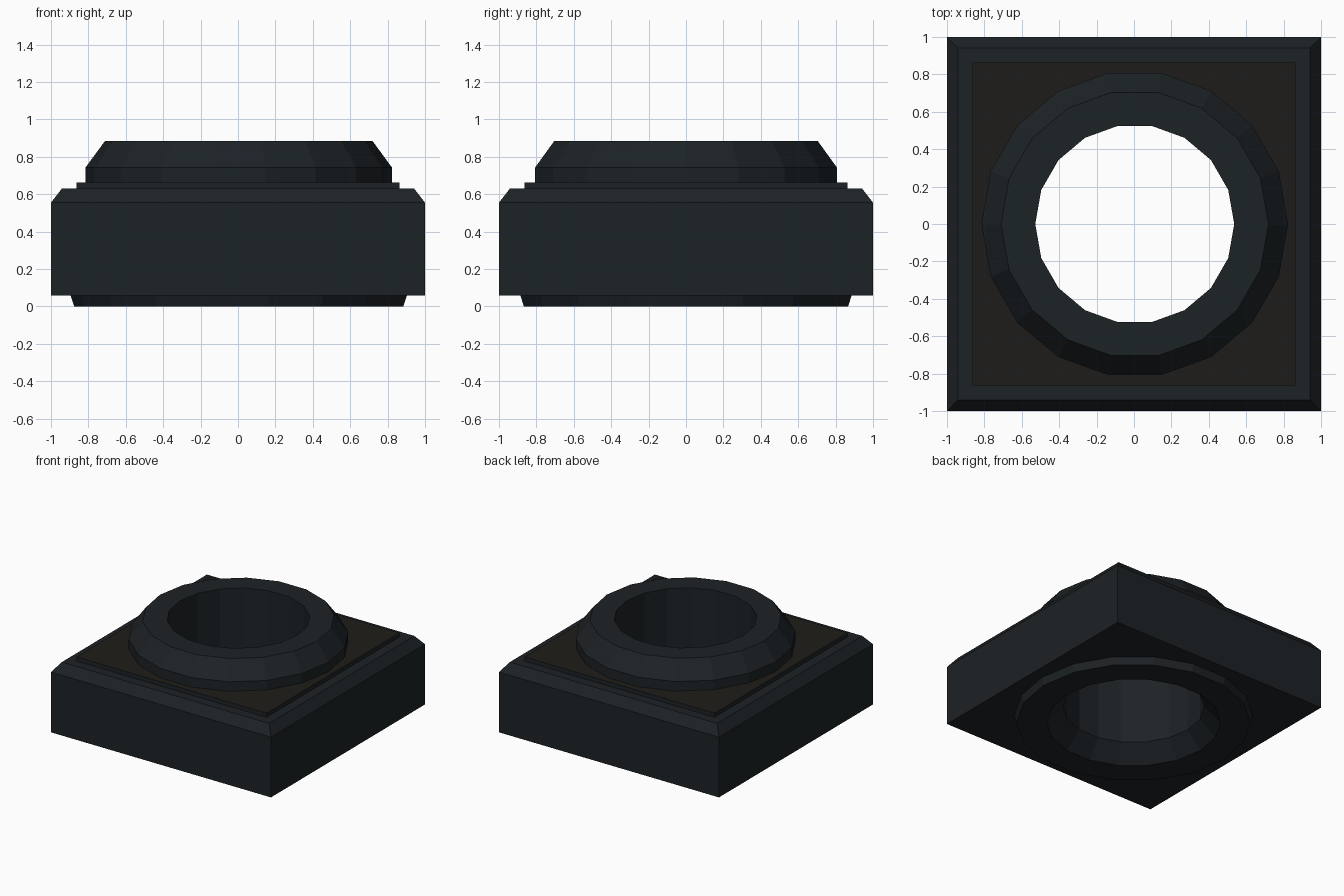
import bpy, bmesh
from math import cos, sin, tau

if "Cube" in bpy.data.objects:
    bpy.data.objects.remove(bpy.data.objects["Cube"])

SIDES = 18


def material(name, rgb):
    m = bpy.data.materials.new(name)
    m.diffuse_color = (*rgb, 1)
    m.use_nodes = True
    m.node_tree.nodes["Principled BSDF"].inputs["Base Color"].default_value = m.diffuse_color
    return m


def build(name, bm, mat=None):
    bmesh.ops.recalc_face_normals(bm, faces=bm.faces)
    me = bpy.data.meshes.new(name)
    bm.to_mesh(me)
    bm.free()
    ob = bpy.data.objects.new(name, me)
    bpy.context.collection.objects.link(ob)
    if mat:
        me.materials.append(mat)
    return ob


def bridge(bm, a, b):
    n = len(a)
    for i in range(n):
        bm.faces.new((a[i], a[(i + 1) % n], b[(i + 1) % n], b[i]))


def lathe(name, profile, mat):
    """Spin a closed (radius, z) profile into a flat-faced ring."""
    bm = bmesh.new()
    loops = [[bm.verts.new((r * cos(tau * i / SIDES), r * sin(tau * i / SIDES), z))
              for i in range(SIDES)] for r, z in profile]
    for a, b in zip(loops, loops[1:] + loops[:1]):
        bridge(bm, a, b)
    return build(name, bm, mat)


def square_stack(name, levels, mat):
    """Solid through square sections given as (half width, z)."""
    bm = bmesh.new()
    loops = [[bm.verts.new((h * x, h * y, z))
              for x, y in ((-1, -1), (1, -1), (1, 1), (-1, 1))] for h, z in levels]
    for a, b in zip(loops, loops[1:]):
        bridge(bm, a, b)
    bm.faces.new(loops[0])
    bm.faces.new(loops[-1])
    return build(name, bm, mat)


dark = material("dark_slate", (0.012, 0.016, 0.019))
brown = material("dark_brown", (0.013, 0.012, 0.010))

# Square body with chamfered top edge, and the thin raised plate on it
body = square_stack("square_body", [(1, 0.06), (1, 0.555), (0.942, 0.63), (0.864, 0.63), (0.864, 0.664)], dark)
body.data.materials.append(brown)
body.data.polygons[-1].material_index = 1

# Round bore through the body, hidden inside the ring wall
bm = bmesh.new()
bmesh.ops.create_cone(bm, cap_ends=True, segments=SIDES, radius1=0.69, radius2=0.69, depth=3)
cutter = build("bore_cutter", bm, dark)
cutter.hide_render = True
mod = body.modifiers.new("bore", 'BOOLEAN')
mod.object = cutter
mod.operation = 'DIFFERENCE'
mod.solver = 'EXACT'
bpy.context.view_layer.objects.active = body
bpy.ops.object.modifier_apply(modifier=mod.name)
bpy.data.objects.remove(cutter)

# Bored collar: bottom foot, flared lower mouth, bevelled upper rim
collar = lathe("round_collar", [
    (0.88, 0), (0.90, 0.062), (0.82, 0.62), (0.82, 0.742), (0.715, 0.885),
    (0.532, 0.885), (0.532, 0.134), (0.655, 0)], dark)
collar.location.x = 0.004
